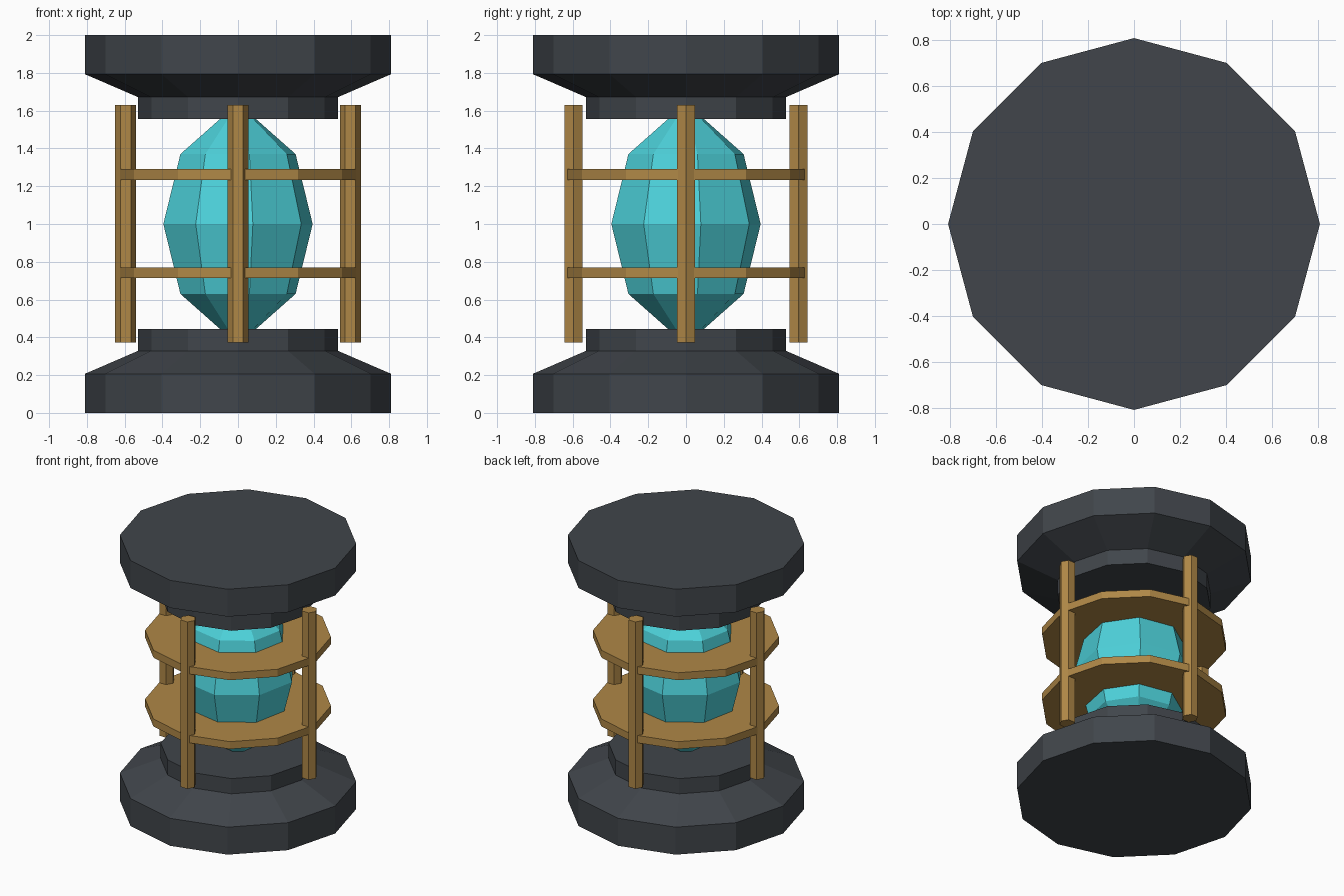
import bpy, bmesh, math

if "Cube" in bpy.data.objects:
    bpy.data.objects.remove(bpy.data.objects["Cube"])


def material(name, rgb):
    m = bpy.data.materials.new(name)
    m.diffuse_color = (*rgb, 1)
    m.use_nodes = True
    m.node_tree.nodes["Principled BSDF"].inputs["Base Color"].default_value = m.diffuse_color
    return m


DARK = material("dark_slate", (0.052, 0.060, 0.070))
BRASS = material("brass", (0.430, 0.245, 0.062))
TEAL = material("teal_crystal", (0.074, 0.640, 0.700))


def lathe(name, profile, sides, mat, turn=0.0, at=(0, 0)):
    """Faceted solid of revolution from (radius, z) points; radius 0 makes a tip."""
    bm = bmesh.new()
    rings = []
    for r, z in profile:
        n = sides if r > 0 else 1
        rings.append([bm.verts.new((at[0] + r * math.cos(turn + math.tau * i / sides),
                                    at[1] + r * math.sin(turn + math.tau * i / sides), z))
                      for i in range(n)])
    for a, b in zip(rings, rings[1:]):
        for i in range(sides):
            j = (i + 1) % sides
            quad = [a[i % len(a)], a[j % len(a)], b[j % len(b)], b[i % len(b)]]
            bm.faces.new(list(dict.fromkeys(quad)))
    for ring in (rings[0], rings[-1]):
        if len(ring) > 1:
            bm.faces.new(ring)
    bmesh.ops.recalc_face_normals(bm, faces=bm.faces)
    mesh = bpy.data.meshes.new(name)
    bm.to_mesh(mesh)
    bm.free()
    mesh.materials.append(mat)
    ob = bpy.data.objects.new(name, mesh)
    bpy.context.collection.objects.link(ob)
    return ob


# Twelve-sided base and its mirrored cap
plate = [(0.81, 0), (0.81, 0.207), (0.53, 0.328), (0.53, 0.443)]
lathe("base", plate, 12, DARK)
lathe("cap", [(r, 2 - z) for r, z in plate], 12, DARK)

# Eight-sided crystal, slightly turned, tips buried in the collars
lathe("crystal", [(0, 0.36), (0.311, 0.63), (0.403, 1.0), (0.311, 1.37), (0, 1.64)],
      8, TEAL, turn=math.radians(11.25))

# Flat brass bands around the crystal
for name, z in (("lower_band", 0.743), ("upper_band", 1.262)):
    lathe(name, [(0.637, z - 0.028), (0.637, z + 0.028)], 12, BRASS)

# Four hexagonal cage posts
for k, name in enumerate(("right_post", "back_post", "left_post", "front_post")):
    a = k * math.pi / 2
    lathe(name, [(0.055, 0.372), (0.055, 1.63)], 6, BRASS,
          at=(0.595 * math.cos(a), 0.595 * math.sin(a)))
